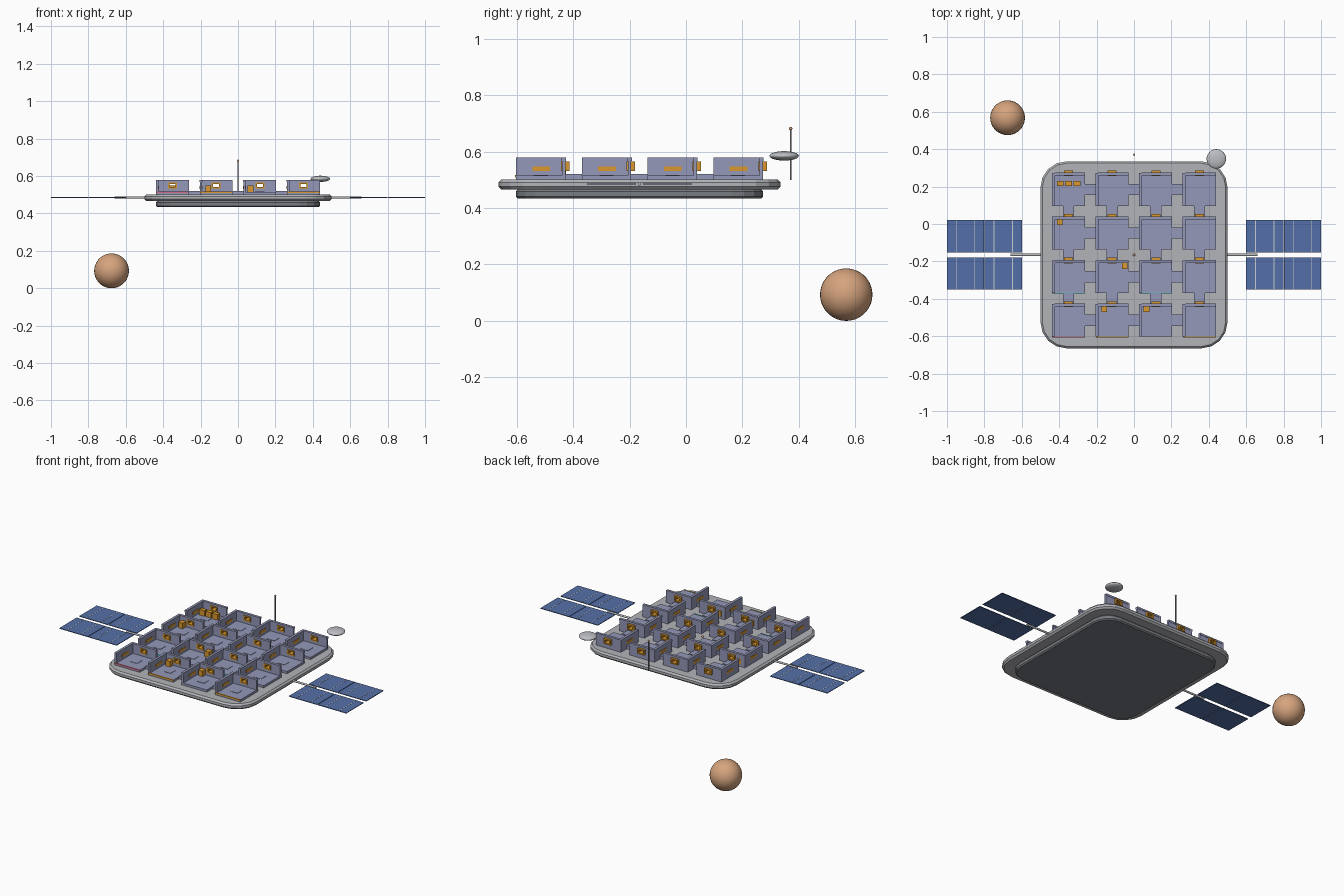
import bpy, bmesh, math
from mathutils import Matrix

if "Cube" in bpy.data.objects:
    bpy.data.objects.remove(bpy.data.objects["Cube"])

CY = -0.165  # station centre in y


def mat(name, r, g, b):
    m = bpy.data.materials.new(name)
    lin = [((c / 255 + 0.055) / 1.055) ** 2.4 for c in (r, g, b)]
    m.diffuse_color = (*lin, 1)
    m.use_nodes = True
    m.node_tree.nodes["Principled BSDF"].inputs["Base Color"].default_value = m.diffuse_color
    return m


DECK = mat("deck grey", 178, 180, 184)
HULL = mat("hull dark grey", 120, 124, 130)
ROOM = mat("room lavender", 148, 152, 184)
AMBER = mat("amber", 218, 152, 45)
SOLAR = mat("solar blue", 84, 112, 168)
PLANET = mat("planet tan", 214, 164, 126)
DISH = mat("dish grey", 188, 190, 194)
CYAN = mat("cyan", 90, 200, 205)
PINK = mat("pink", 205, 110, 130)
LINE = mat("cell line", 205, 205, 210)


def finish(name, bm, m, smooth=False):
    me = bpy.data.meshes.new(name)
    bmesh.ops.recalc_face_normals(bm, faces=bm.faces)
    bm.to_mesh(me)
    bm.free()
    me.materials.append(m)
    if smooth:
        for p in me.polygons:
            p.use_smooth = True
    o = bpy.data.objects.new(name, me)
    bpy.context.collection.objects.link(o)
    return o


def add_box(bm, x0, x1, y0, y1, z0, z1):
    mx = Matrix.Translation(((x0 + x1) / 2, (y0 + y1) / 2, (z0 + z1) / 2))
    bmesh.ops.create_cube(bm, size=1, matrix=mx @ Matrix.Diagonal((x1 - x0, y1 - y0, z1 - z0, 1)))


def boxes(name, m, *bs):
    bm = bmesh.new()
    for b in bs:
        add_box(bm, *b)
    return finish(name, bm, m)


def ball(name, m, loc, r, sz=1.0):
    bm = bmesh.new()
    mx = Matrix.Translation(loc) @ Matrix.Diagonal((1, 1, sz, 1))
    bmesh.ops.create_uvsphere(bm, u_segments=32, v_segments=18, radius=r, matrix=mx)
    return finish(name, bm, m, True)


def rod(name, m, loc, r, length, axis=None):
    bm = bmesh.new()
    mx = Matrix.Translation(loc)
    if axis:
        mx = mx @ Matrix.Rotation(math.pi / 2, 4, axis)
    bmesh.ops.create_cone(bm, cap_ends=True, segments=12, radius1=r, radius2=r, depth=length, matrix=mx)
    return finish(name, bm, m)


def rounded_slab(name, m, half, rad, z0, z1, ch):
    """Rounded square plate with chamfered top and bottom edges."""
    bm = bmesh.new()
    rings = []
    for z, inset in ((z0, ch), (z0 + ch, 0), (z1 - ch, 0), (z1, ch)):
        ring = []
        c = half - rad
        for q, (sx, sy) in enumerate(((1, 1), (-1, 1), (-1, -1), (1, -1))):
            for i in range(5):
                a = math.pi / 2 * (q + i / 4)
                r = rad - inset
                ring.append(bm.verts.new((sx * c + r * math.cos(a), CY + sy * c + r * math.sin(a), z)))
        rings.append(ring)
    n = len(rings[0])
    for a, b in zip(rings, rings[1:]):
        for i in range(n):
            bm.faces.new((a[i], a[(i + 1) % n], b[(i + 1) % n], b[i]))
    bm.faces.new(rings[0])
    bm.faces.new(rings[-1])
    return finish(name, bm, m)


# platform
rounded_slab("platform_deck", DECK, 0.5, 0.14, 0.466, 0.501, 0.01)
rounded_slab("platform_underside", HULL, 0.438, 0.11, 0.434, 0.466, 0.007)

# rooms: floor tray, back and left walls, windows
H, T, TOP, FL = 0.0875, 0.012, 0.579, 0.515
cols = [-0.35, -0.1167, 0.1167, 0.35]
rows = [CY + c for c in cols]
for j, y in enumerate(rows):
    for i, x in enumerate(cols):
        tag = f"{j}_{i}"
        yb = y + H
        wx, w0, w1 = 0.024, 0.532, 0.565   # window outer
        boxes("room_" + tag, ROOM,
              (x - H, x + H, y - H, yb, 0.5, FL),
              # left wall with cap
              (x - H, x - H + T, y - H, yb, FL, TOP - 0.012),
              (x - H - 0.002, x - H + T + 0.002, y - H, yb, TOP - 0.012, TOP),
              # back wall pieces around the window opening
              (x - H + T, x - wx, yb - T, yb, FL, TOP - 0.012),
              (x + wx, x + H, yb - T, yb, FL, TOP - 0.012),
              (x - wx, x + wx, yb - T, yb, FL, w0),
              (x - wx, x + wx, yb - T, yb, w1, TOP - 0.012),
              (x - H + T, x + H, yb - T - 0.002, yb + 0.002, TOP - 0.012, TOP),
              # floor plate
              (x - 0.025, x + 0.025, y - 0.025, y + 0.025, FL, FL + 0.002))
        # amber window surround, open in the middle
        f0, f1, t = yb - T - 0.004, yb + 0.014, 0.008
        boxes("window_frame_" + tag, AMBER,
              (x - wx, x - wx + t, f0, f1, w0, w1),
              (x + wx - t, x + wx, f0, f1, w0, w1),
              (x - wx + t, x + wx - t, f0, f1, w0, w0 + t),
              (x - wx + t, x + wx - t, f0, f1, w1 - t, w1))
        # amber light strip through the left wall
        boxes("side_light_" + tag, AMBER,
              (x - H - 0.002, x - H + T + 0.002, y - 0.03, y + 0.033, 0.531, 0.548))

# corridors
cor = []
for k in range(3):
    for c in range(4):
        cor.append((cols[k] + H, cols[k + 1] - H, rows[c] - 0.03, rows[c] + 0.03, 0.5, 0.52))
        cor.append((cols[c] - 0.03, cols[c] + 0.03, rows[k] + H, rows[k + 1] - H, 0.5, 0.52))
boxes("corridors", ROOM, *cor)

# coloured front edge strips
for j, i, m in ((0, 0, PINK), (0, 1, AMBER), (0, 3, AMBER), (1, 0, CYAN), (1, 2, CYAN)):
    boxes(f"edge_strip_{j}_{i}", m,
          (cols[i] - H, cols[i] + H, rows[j] - H - 0.003, rows[j] - H + 0.002, 0.508, FL + 0.002))

# crates
for k, (x, y, wx, wy) in enumerate(((-0.395, 0.217, 0.036, 0.026), (-0.35, 0.217, 0.036, 0.026),
                                    (-0.305, 0.217, 0.036, 0.026), (-0.397, 0.017, 0.03, 0.045),
                                    (-0.05, -0.217, 0.03, 0.045), (-0.16, -0.447, 0.03, 0.045),
                                    (0.067, -0.447, 0.03, 0.045))):
    boxes(f"crate_{k}", AMBER, (x - wx / 2, x + wx / 2, y - wy / 2, y + wy / 2, FL, 0.55))

# solar wings
for s, side in ((-1, "left"), (1, "right")):
    panels, lines = [], []
    for a, b in ((0.6, 0.798), (0.802, 1.0)):
        for y0, y1 in ((CY + 0.013, CY + 0.186), (CY - 0.186, CY - 0.013)):
            xa, xb = sorted((s * a, s * b))
            panels.append((xa, xb, y0, y1, 0.483, 0.487))
            for f in (0.25, 0.75):
                xl = xa + (xb - xa) * f
                lines.append((xl - 0.0015, xl + 0.0015, y0, y1, 0.4865, 0.4878))
    boxes(f"solar_panels_{side}", SOLAR, *panels)
    boxes(f"cell_lines_{side}", LINE, *lines)
    rod(f"solar_boom_{side}", DECK, (s * 0.575, CY, 0.485), 0.006, 0.17, 'Y')

# antenna, dish and moon
rod("antenna_mast", HULL, (0, 0.371, 0.59), 0.003, 0.18)
ball("antenna_tip", PLANET, (0, 0.371, 0.682), 0.006)
ball("deck_beacon", PLANET, (0, CY, 0.503), 0.007)
ball("dish", DISH, (0.44, 0.348, 0.585), 0.052, 0.32)
ball("moon", PLANET, (-0.676, 0.568, 0.093), 0.093)
